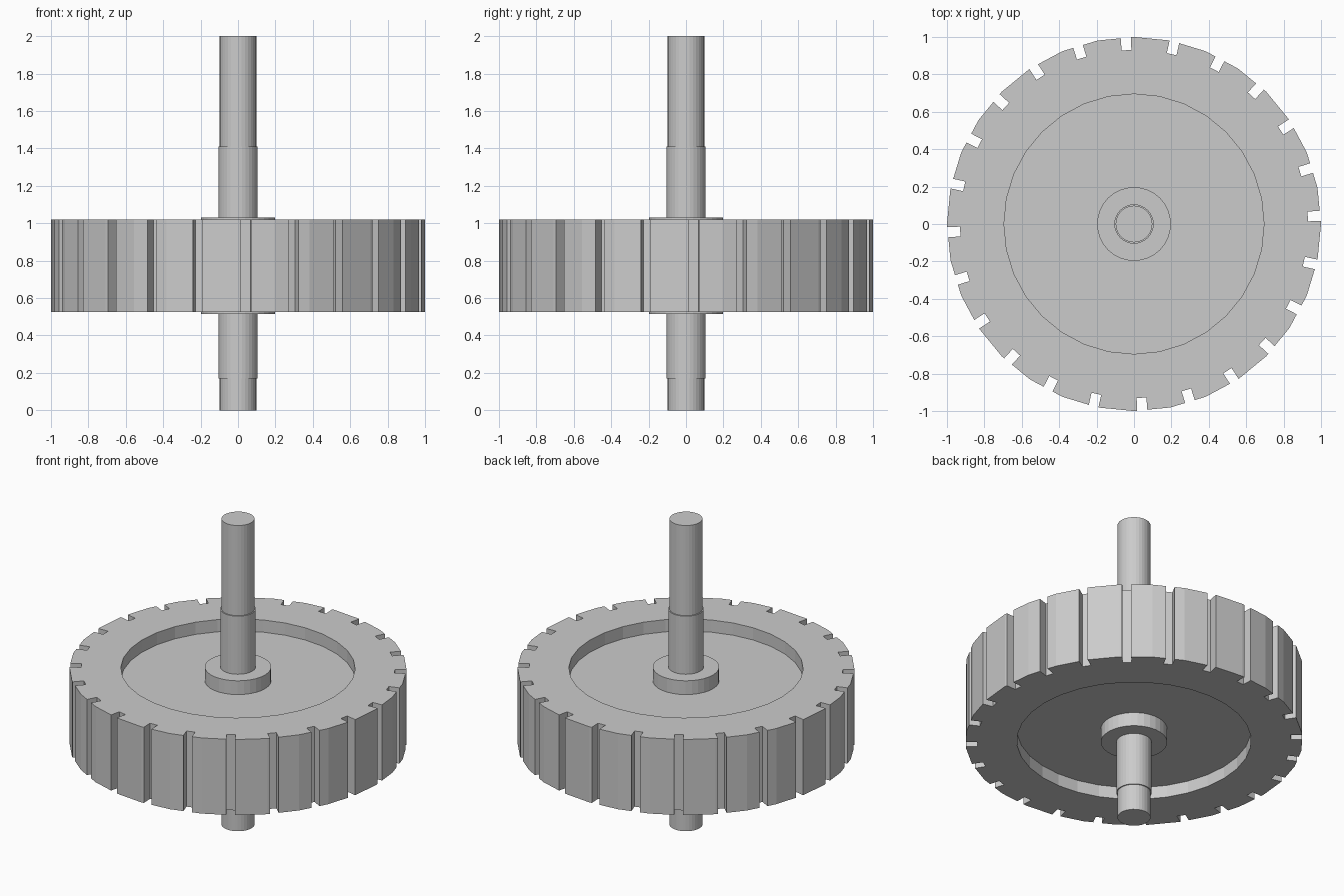
import bpy, bmesh, math
from mathutils import Matrix

old = bpy.data.objects.get("Cube")
if old:
    bpy.data.objects.remove(old, do_unlink=True)

grey = bpy.data.materials.new("plain grey")
grey.use_nodes = True
colour = (0.6, 0.6, 0.6, 1)
grey.diffuse_color = colour
grey.node_tree.nodes["Principled BSDF"].inputs["Base Color"].default_value = colour


def finish(name, bm):
    bmesh.ops.recalc_face_normals(bm, faces=bm.faces)
    mesh = bpy.data.meshes.new(name)
    bm.to_mesh(mesh)
    bm.free()
    mesh.materials.append(grey)
    obj = bpy.data.objects.new(name, mesh)
    bpy.context.collection.objects.link(obj)
    return obj


def lathe(name, profile, sides):
    """Turn an (r, z) profile into rings, capped at both ends or closed."""
    bm = bmesh.new()
    rings = [[bm.verts.new((r * math.cos(math.tau * i / sides),
                            r * math.sin(math.tau * i / sides), z))
              for i in range(sides)] for r, z in profile]
    for a, b in zip(rings, rings[1:]):
        for i in range(sides):
            j = (i + 1) % sides
            bm.faces.new((a[i], a[j], b[j], b[i]))
    bm.faces.new(rings[0])
    bm.faces.new(rings[-1])
    return finish(name, bm)


# Wheel: thick rim with a shallow recess on both sides
wheel = lathe("slotted_wheel", [(0.695, 0.605), (0.695, 0.525), (1, 0.525),
                                (1, 1.02), (0.695, 1.02), (0.695, 0.94)], 32)

# Slots around the rim
SLOTS = 24
bm = bmesh.new()
for i in range(SLOTS):
    angle = math.radians(2.5) + math.tau * i / SLOTS
    place = (Matrix.Rotation(angle, 4, 'Z') @ Matrix.Translation((1.03, 0, 0.77))
             @ Matrix.Diagonal((0.2, 0.053, 1, 1)))
    bmesh.ops.create_cube(bm, size=1, matrix=place)
cutter = finish("slot_cutter", bm)
cutter.hide_render = True
cutter.hide_viewport = True
cut = wheel.modifiers.new("slots", 'BOOLEAN')
cut.operation = 'DIFFERENCE'
cut.solver = 'EXACT'
cut.object = cutter

# Hub boss and stepped shaft
lathe("hub", [(0.197, 0.515), (0.197, 1.03)], 32)
lathe("shaft", [(0.098, 0), (0.098, 0.17), (0.105, 0.17),
                (0.105, 1.41), (0.098, 1.41), (0.098, 2)], 32)
